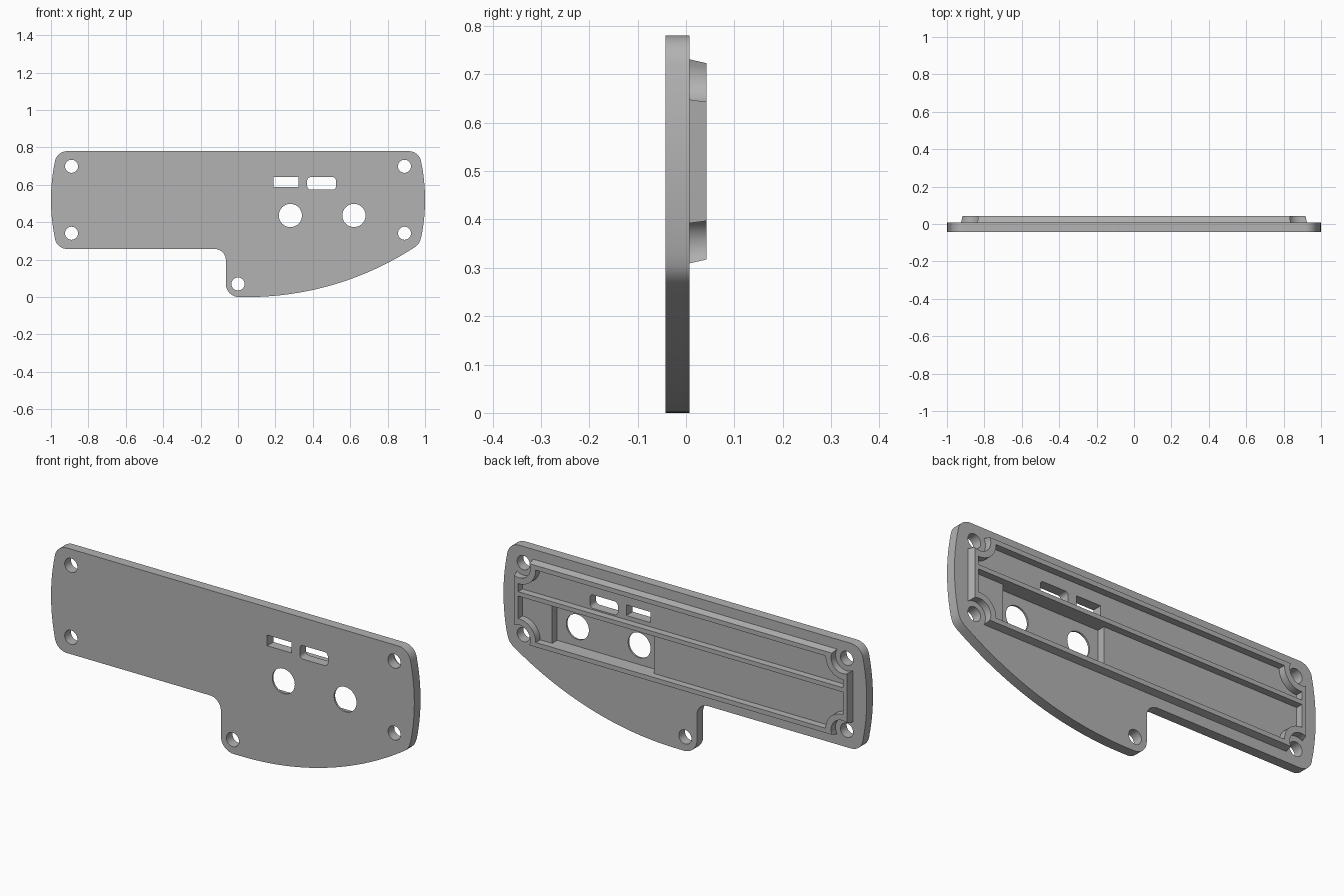
import bpy, bmesh, math
from math import sin, cos, sqrt, pi, radians

cube = bpy.data.objects.get("Cube")
if cube:
    bpy.data.objects.remove(cube, do_unlink=True)

grey = bpy.data.materials.new("plain grey")
grey.use_nodes = True
grey.diffuse_color = (0.45, 0.45, 0.45, 1)
grey.node_tree.nodes["Principled BSDF"].inputs["Base Color"].default_value = grey.diffuse_color

FRONT, BACK, TOP = -0.042, 0.007, 0.042   # front face, back face, rim crest
POCKET_FLOOR = -0.033
MID_Z = 0.52                              # centre height of the long panel
SCREW_X, SCREW_DZ = 0.89, 0.179


def arc(cx, cz, r, start, end, n=10):
    """Points on an arc, angles in degrees."""
    angles = [radians(start + (end - start) * i / n) for i in range(n + 1)]
    return [(cx + r * cos(a), cz + r * sin(a)) for a in angles]


def loft(name, lower, upper, y0, y1):
    """Solid between two matching x-z outlines at depths y0 and y1."""
    bm = bmesh.new()
    a = [bm.verts.new((x, y0, z)) for x, z in lower]
    b = [bm.verts.new((x, y1, z)) for x, z in upper]
    bm.faces.new(a)
    bm.faces.new(b[::-1])
    for i in range(len(a)):
        j = (i + 1) % len(a)
        bm.faces.new((a[j], a[i], b[i], b[j]))
    bmesh.ops.recalc_face_normals(bm, faces=bm.faces)
    mesh = bpy.data.meshes.new(name)
    bm.to_mesh(mesh)
    bm.free()
    mesh.materials.append(grey)
    obj = bpy.data.objects.new(name, mesh)
    bpy.context.collection.objects.link(obj)
    return obj


def prism(name, outline, y0, y1):
    return loft(name, outline, outline, y0, y1)


def box(x0, x1, z0, z1):
    return [(x0, z0), (x1, z0), (x1, z1), (x0, z1)]


def rounded_box(x0, x1, z0, z1, r):
    return (arc(x1 - r, z1 - r, r, 0, 90, 6) + arc(x0 + r, z1 - r, r, 90, 180, 6)
            + arc(x0 + r, z0 + r, r, 180, 270, 6) + arc(x1 - r, z0 + r, r, 270, 360, 6))


def cut(target, cutter):
    mod = target.modifiers.new(cutter.name, 'BOOLEAN')
    mod.operation = 'DIFFERENCE'
    mod.solver = 'EXACT'
    mod.object = cutter
    bpy.context.view_layer.objects.active = target
    bpy.ops.object.modifier_apply(modifier=mod.name)
    bpy.data.objects.remove(cutter, do_unlink=True)


def smooth(obj):
    bpy.ops.object.select_all(action='DESELECT')
    obj.select_set(True)
    bpy.context.view_layer.objects.active = obj
    bpy.ops.object.shade_smooth_by_angle(angle=radians(25))


# Plate outline: bowed ends, rounded corners, curved lower lobe
BOW = 1.0                                 # radius of the bowed ends
bow_deg = math.degrees(math.asin(0.195 / BOW))
right_end = arc(1 - BOW, MID_Z, BOW, -bow_deg, bow_deg, 14)
left_end = [(-x, z) for x, z in reversed(right_end)]
top_right = arc(0.913, 0.713, 0.067, 12, 90)
top_left = [(-x, z) for x, z in reversed(top_right)]
bottom_left = arc(-0.913, 0.324, 0.067, 192, 270)
inner_fillet = arc(-0.125, 0.197, 0.06, 90, 0)
lobe_tip = arc(0.005, 0.07, 0.07, 180, 270)
SWEEP = 1.635
sweep_end = math.degrees(math.asin(0.9 / SWEEP))
lobe_sweep = arc(0.05, SWEEP, SWEEP, -90, -90 + sweep_end, 28)
low_right = [(0.966, 0.286), (0.974, 0.302)]
outline = (right_end + top_right + top_left + left_end + bottom_left
           + inner_fillet + lobe_tip + lobe_sweep + low_right)
plate = prism("plate", outline, FRONT, BACK)

# Screw holes, control holes, slots and the thinned pocket
screws = [(sx * SCREW_X, MID_Z + sz * SCREW_DZ) for sx in (-1, 1) for sz in (-1, 1)]
screws.append((0, 0.07))
openings = [arc(x, z, 0.035, 0, 348.75, 31) for x, z in screws]
openings += [arc(x, 0.436, 0.062, 0, 352.5, 47) for x in (0.28, 0.62)]
openings += [box(0.19, 0.323, 0.588, 0.641), rounded_box(0.37, 0.524, 0.574, 0.641, 0.018)]
for shape in openings:
    cut(plate, prism("opening_cutter", shape, -0.1, 0.1))
cut(plate, prism("pocket_cutter", box(0.172, 0.732, 0.34, 0.545), POCKET_FLOOR, 0.1))
smooth(plate)


def rim_outline(hx, hz, r):
    """Rectangle whose corners are scooped out around the screw holes."""
    a0 = math.atan2(-sqrt(r * r - (hx - SCREW_X) ** 2), hx - SCREW_X)
    a1 = math.atan2(hz - SCREW_DZ, -sqrt(r * r - (hz - SCREW_DZ) ** 2)) - 2 * pi
    q = arc(SCREW_X, SCREW_DZ, r, math.degrees(a0), math.degrees(a1), 12)
    flip = q[::-1]
    pts = (q + [(-x, z) for x, z in flip] + [(-x, -z) for x, z in q]
           + [(x, -z) for x, z in flip])
    return [(x, z + MID_Z) for x, z in pts]


# Raised rim with drafted outer walls
rim = loft("rim", rim_outline(0.925, 0.211, 0.062), rim_outline(0.917, 0.203, 0.062), BACK, TOP)
cut(rim, prism("rim_cutter", rim_outline(0.895, 0.18, 0.092), -0.1, 0.1))
smooth(rim)

# Long stiffening rib across the back
prism("rib", box(-0.9, 0.9, 0.545, 0.567), BACK, TOP)
